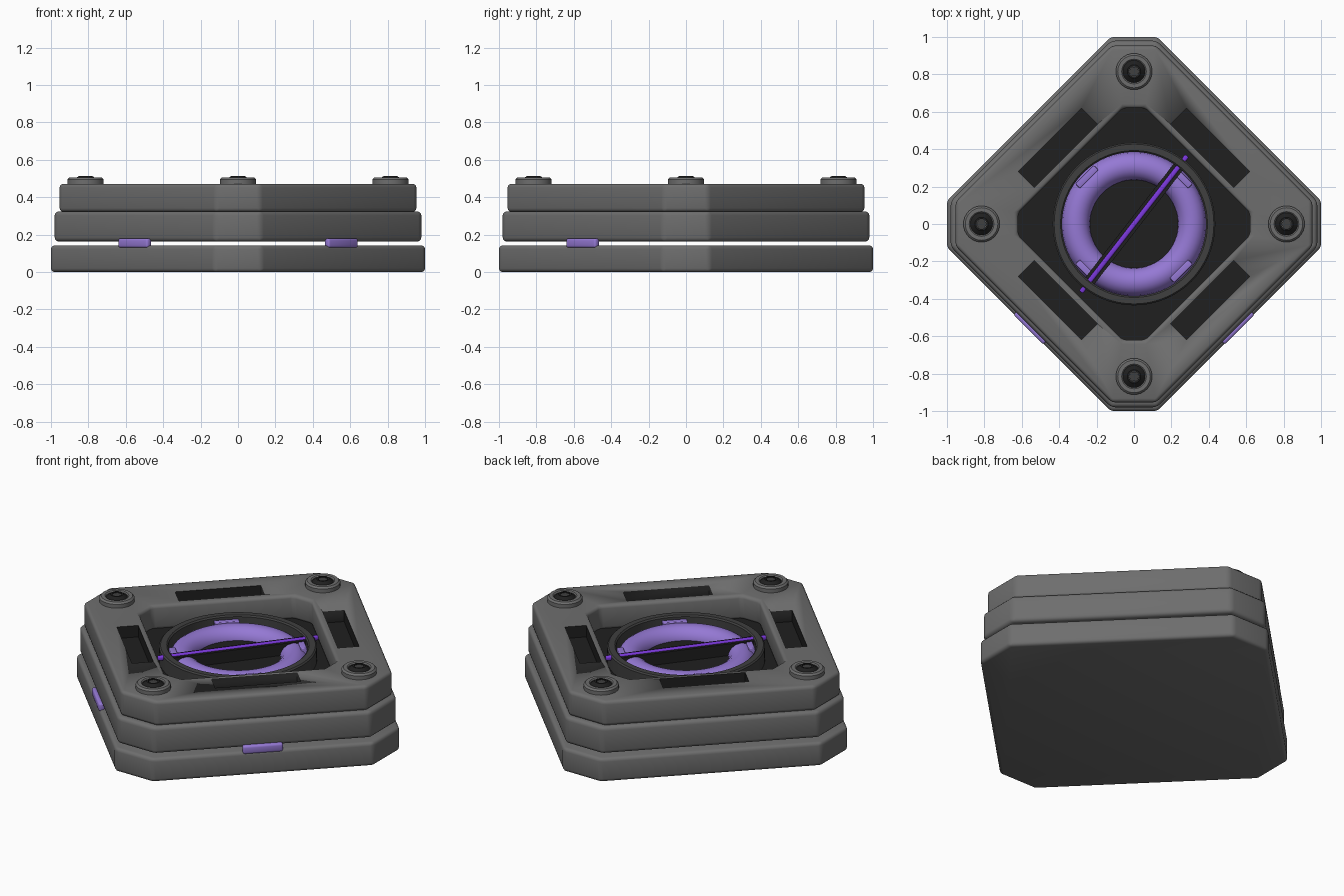
import bpy, bmesh, math
from mathutils import Vector

if "Cube" in bpy.data.objects:
    bpy.data.objects.remove(bpy.data.objects["Cube"])

D = math.pi / 4


def mat(name, col):
    m = bpy.data.materials.new(name)
    m.diffuse_color = (*col, 1)
    m.use_nodes = True
    m.node_tree.nodes["Principled BSDF"].inputs["Base Color"].default_value = m.diffuse_color
    return m


GREY = mat("body grey", (0.155, 0.155, 0.155))
DARK = mat("dark grey", (0.05, 0.05, 0.05))
BLACK = mat("black", (0.014, 0.014, 0.014))
PURPLE = mat("soft purple", (0.30, 0.19, 0.66))
VIOLET = mat("bright violet", (0.20, 0.04, 0.72))


def finish(bm, name, material, bevel=0, segs=3, loc=(0, 0, 0), rot=0):
    bmesh.ops.recalc_face_normals(bm, faces=bm.faces)
    me = bpy.data.meshes.new(name)
    bm.to_mesh(me)
    bm.free()
    ob = bpy.data.objects.new(name, me)
    bpy.context.collection.objects.link(ob)
    ob.location = loc
    ob.rotation_euler.z = rot
    me.materials.append(material)
    bpy.ops.object.select_all(action='DESELECT')
    ob.select_set(True)
    bpy.context.view_layer.objects.active = ob
    if bevel:
        b = ob.modifiers.new("bevel", 'BEVEL')
        b.width, b.segments, b.limit_method = bevel, segs, 'ANGLE'
        bpy.ops.object.modifier_apply(modifier=b.name)
    bpy.ops.object.shade_smooth_by_angle(angle=math.radians(35))
    return ob


def octagon(e, c):
    """Diamond outline with cut corners: reach e, half corner width c."""
    return [(e, -c), (e, c), (c, e), (-c, e), (-e, c), (-e, -c), (-c, -e), (c, -e)]


def slab(name, material, e, c, z0, z1, bevel, hole=None):
    bm = bmesh.new()

    def ring(pts, z):
        return [bm.verts.new((x, y, z)) for x, y in pts]

    def bridge(a, b):
        for i in range(8):
            j = (i + 1) % 8
            bm.faces.new((a[i], a[j], b[j], b[i]))
    lo, hi = ring(octagon(e, c), z0), ring(octagon(e, c), z1)
    bridge(lo, hi)
    if hole:
        ilo, ihi = ring(octagon(*hole), z0), ring(octagon(*hole), z1)
        bridge(hi, ihi)
        bridge(ihi, ilo)
        bridge(ilo, lo)
    else:
        bm.faces.new(hi)
        bm.faces.new(lo)
    return finish(bm, name, material, bevel)


def box(name, material, size, loc, rot=0, bevel=0):
    bm = bmesh.new()
    bmesh.ops.create_cube(bm, size=1)
    bmesh.ops.scale(bm, vec=Vector(size), verts=bm.verts)
    return finish(bm, name, material, bevel, 3, loc, rot)


def lathe(name, material, profile, n, loc=(0, 0, 0), closed=True):
    """Spin an (r, z) profile; open profiles are capped at both ends."""
    bm = bmesh.new()
    rings = [[bm.verts.new((r * math.cos(2 * math.pi * i / n),
                            r * math.sin(2 * math.pi * i / n), z)) for i in range(n)]
             for r, z in profile]
    for k in range(len(rings) - (0 if closed else 1)):
        a, b = rings[k], rings[(k + 1) % len(rings)]
        for i in range(n):
            j = (i + 1) % n
            bm.faces.new((a[i], a[j], b[j], b[i]))
    if not closed:
        bm.faces.new(rings[0])
        bm.faces.new(rings[-1])
    return finish(bm, name, material, 0, 1, loc)


# Stacked body tiers, with an open gap above the base
slab("base_slab", GREY, 1.0, 0.125, 0.0, 0.143, 0.02)
slab("middle_slab", GREY, 0.98, 0.122, 0.163, 0.325, 0.022)
frame = slab("top_frame", GREY, 0.954, 0.118, 0.322, 0.472, 0.02, hole=(0.62, 0.06))

# Four dark slots cut into the frame
for i in range(4):
    a = D + i * math.pi / 2
    cut = box("slot_cutter", BLACK, (0.12, 0.48, 0.14),
              (0.576 * math.cos(a), 0.576 * math.sin(a), 0.472), a)
    cut.hide_render = True
    bpy.context.view_layer.objects.active = frame
    m = frame.modifiers.new("slot", 'BOOLEAN')
    m.object, m.solver, m.material_mode = cut, 'EXACT', 'TRANSFER'
    bpy.ops.object.modifier_apply(modifier=m.name)
    bpy.data.objects.remove(cut)

# Recess floor
slab("recess_floor", BLACK, 0.63, 0.065, 0.318, 0.33, 0)

# Central housing ring, glowing ring and core
lathe("housing_ring", DARK, [(0.435, 0.325), (0.435, 0.414), (0.427, 0.422),
                             (0.393, 0.422), (0.385, 0.414), (0.385, 0.325)], 64)
lathe("glow_ring", PURPLE, [(0.31 + 0.076 * math.cos(t * math.pi / 8),
                             0.328 + 0.076 * math.sin(t * math.pi / 8))
                            for t in range(16)], 64)
lathe("core_disc", BLACK, [(0.30, 0.325), (0.30, 0.338)], 48, closed=False)

# Retaining clips on the glowing ring
for i in range(4):
    a = D + i * math.pi / 2
    box("ring_clip", PURPLE, (0.035, 0.14, 0.07),
        (0.357 * math.cos(a), 0.357 * math.sin(a), 0.37), a, 0.005)

# Diagonal crossbar with a bright rod along its top
ang = math.atan2(0.36, 0.28)
box("crossbar", BLACK, (0.78, 0.06, 0.07), (0, 0, 0.373), ang)
box("crossbar_rod", VIOLET, (0.925, 0.026, 0.026), (0, 0, 0.404), ang, 0.008)

# Corner bolts: collar, dark socket and hexagonal centre
for x, y in ((0.815, 0), (-0.815, 0), (0, 0.815), (0, -0.815)):
    lathe("bolt_collar", GREY, [(0.097, 0.465), (0.097, 0.495), (0.087, 0.505),
                                (0.066, 0.505), (0.06, 0.499), (0.06, 0.465)], 32, (x, y, 0))
    lathe("bolt_socket", BLACK, [(0.061, 0.468), (0.061, 0.494), (0.036, 0.514),
                                 (0.027, 0.514), (0.027, 0.468)], 32, (x, y, 0))
    lathe("bolt_hex", DARK, [(0.028, 0.47), (0.028, 0.509)], 6, (x, y, 0), closed=False)

# Light strips in the gap on the two front sides
for s in (-1, 1):
    box("light_strip", PURPLE, (0.036, 0.225, 0.05),
        (s * 0.5525, -0.5525, 0.155), -s * D, 0.012)
